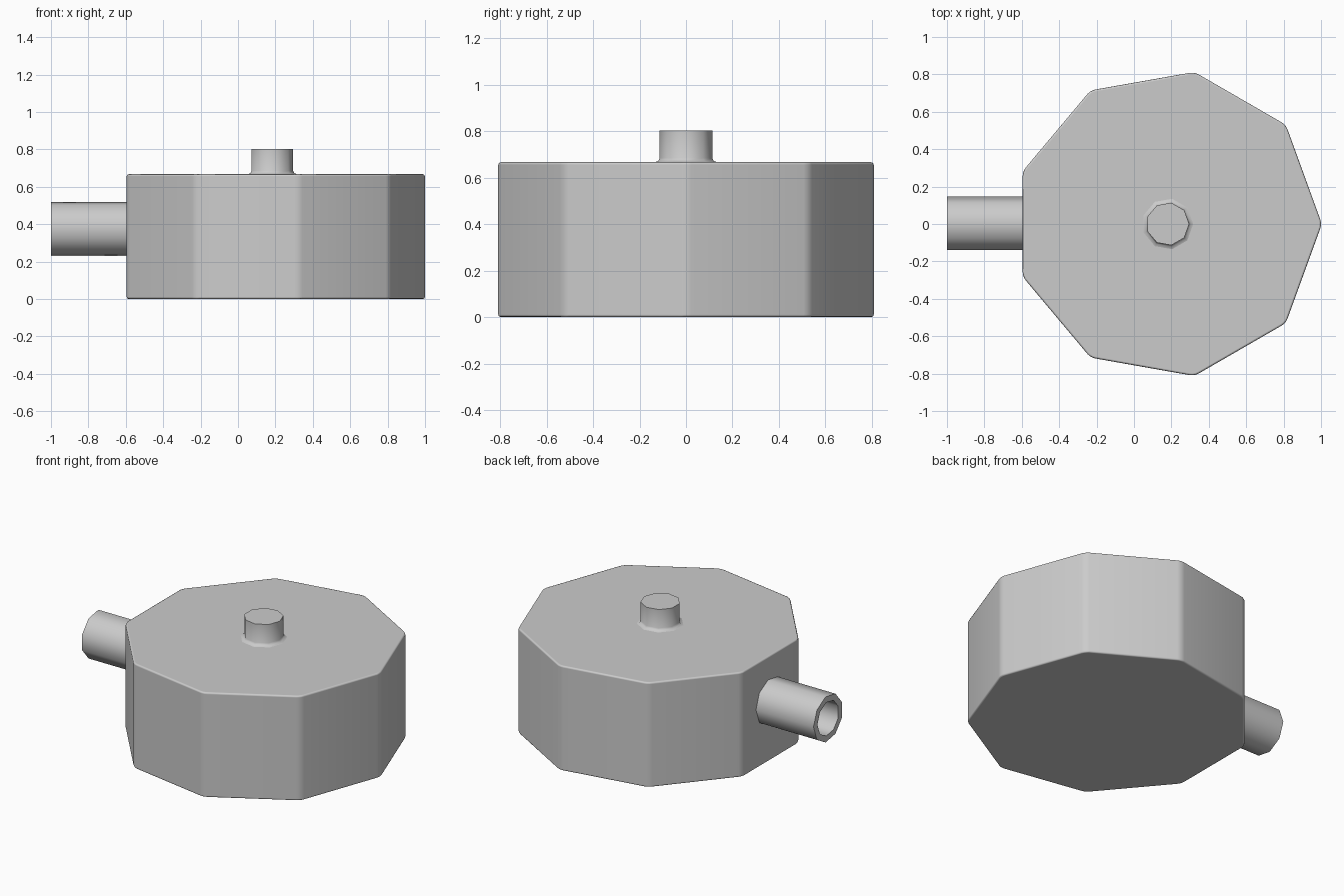
import bpy, bmesh, math
from mathutils import Matrix, Vector

if "Cube" in bpy.data.objects:
    bpy.data.objects.remove(bpy.data.objects["Cube"])

SIDES = 9
CX = 0.18  # shared axis of the body and the knob


def lathe(name, profile, matrix, corner=0.0):
    """Nine-sided solid from (radius, height) rings, capped at both ends."""
    bm = bmesh.new()
    rings = []
    for r, h in profile:
        angles = [2 * math.pi * i / SIDES for i in range(SIDES)]
        rings.append([bm.verts.new((r * math.cos(a), r * math.sin(a), h)) for a in angles])
    for low, high in zip(rings, rings[1:]):
        for i in range(SIDES):
            j = (i + 1) % SIDES
            bm.faces.new((low[i], low[j], high[j], high[i]))
    bm.faces.new(rings[0][::-1])
    bm.faces.new(rings[-1])
    if corner:
        upright = [e for e in bm.edges
                   if abs(e.verts[0].co.z - e.verts[1].co.z) > 0.1]
        bmesh.ops.bevel(bm, geom=upright, offset=corner, segments=3,
                        profile=0.5, affect='EDGES')
    bmesh.ops.recalc_face_normals(bm, faces=bm.faces)
    bm.transform(matrix)
    mesh = bpy.data.meshes.new(name)
    bm.to_mesh(mesh)
    bm.free()
    obj = bpy.data.objects.new(name, mesh)
    bpy.context.collection.objects.link(obj)
    bpy.ops.object.select_all(action='DESELECT')
    obj.select_set(True)
    bpy.context.view_layer.objects.active = obj
    bpy.ops.object.shade_smooth_by_angle(angle=math.radians(50))
    return obj


# Body: squat nine-sided drum with softened corners and rims
body = lathe("body", [(0.825, 0), (0.825, 0.667)],
             Matrix.Translation((CX, 0, 0)), corner=0.025)
for p in body.data.polygons:
    p.use_smooth = True
rim = body.modifiers.new("rim", 'BEVEL')
rim.width = 0.011
rim.segments = 2
rim.limit_method = 'ANGLE'
rim.angle_limit = math.radians(60)
rim.harden_normals = True

# Knob on the lid, with a small flared foot
lathe("knob", [(0.137, 0.65), (0.137, 0.667), (0.122, 0.672), (0.115, 0.685), (0.115, 0.803)],
      Matrix.Translation((CX, 0, 0)))

# Hollow spout pointing to -x, one corner towards +y
turn = Matrix(((0, 0, -1), (1, 0, 0), (0, -1, 0))).to_4x4()
lathe("spout", [(0.147, 0.55), (0.147, 1.0), (0.108, 1.0), (0.108, 0.6)],
      Matrix.Translation((0, 0, 0.375)) @ turn)
